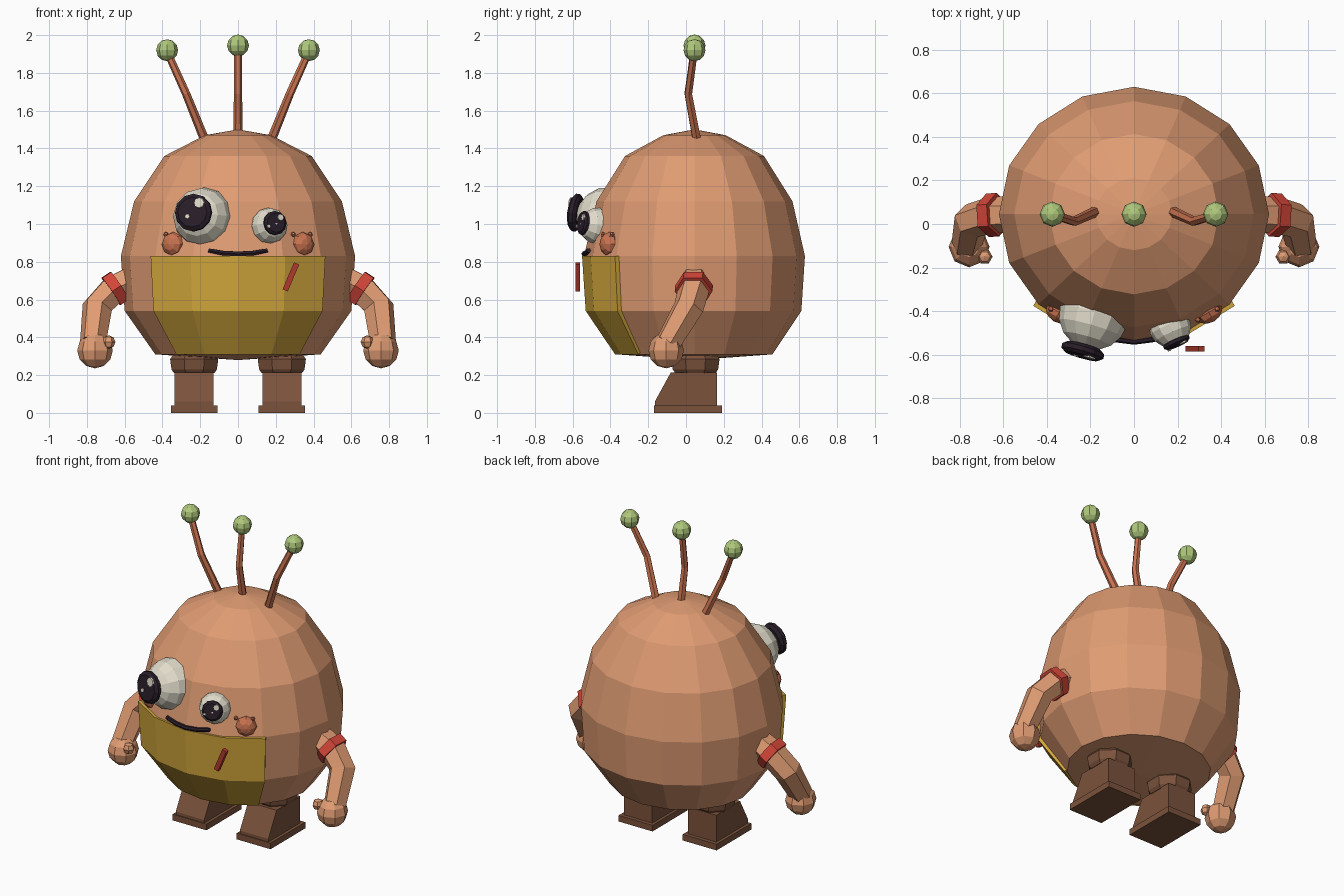
import bpy, math
from mathutils import Vector, Matrix

cube = bpy.data.objects.get("Cube")
if cube:
    bpy.data.objects.remove(cube, do_unlink=True)


def material(name, color):
    m = bpy.data.materials.new(name)
    m.use_nodes = True
    m.diffuse_color = (*color, 1)
    m.node_tree.nodes["Principled BSDF"].inputs["Base Color"].default_value = (*color, 1)
    return m


SKIN = material("tan skin", (.74, .33, .17))
BIB = material("mustard", (.65, .39, .045))
BROWN = material("boot brown", (.2, .085, .045))
CORAL = material("coral", (.58, .17, .08))
GREEN = material("pale green", (.43, .58, .2))
RED = material("red", (.65, .06, .04))
DARK_RED = material("dark red", (.43, .04, .025))
WHITE = material("eye white", (.76, .72, .6))
BLACK = material("near black", (.022, .013, .022))


def build(name, verts, faces, mat):
    me = bpy.data.meshes.new(name)
    me.from_pydata([tuple(v) for v in verts], [], faces)
    me.materials.append(mat)
    ob = bpy.data.objects.new(name, me)
    bpy.context.collection.objects.link(ob)
    return ob


def rings_to_faces(rings, n, closed=True):
    """Quads between stacked rings of n points; caps when closed."""
    faces = []
    for i in range(rings - 1):
        for j in range(n if closed else n - 1):
            k = (j + 1) % n
            a, b = i * n, (i + 1) * n
            faces.append((a + j, a + k, b + k, b + j))
    if closed:
        faces.append(tuple(reversed(range(n))))
        faces.append(tuple(range((rings - 1) * n, rings * n)))
    return faces


def place(loc, axis=(0, 0, 1)):
    return Matrix.Translation(loc) @ Vector(axis).to_track_quat('Z', 'Y').to_matrix().to_4x4()


def lathe(name, profile, n, mat, matrix, sx=1, sy=1, turn=0):
    """Revolve (radius, height) pairs, listed upward, about local z."""
    verts = []
    for r, z in profile:
        for j in range(n):
            a = math.tau * (j + turn) / n
            verts.append(matrix @ Vector((r * sx * math.cos(a), r * sy * math.sin(a), z)))
    return build(name, verts, rings_to_faces(len(profile), n), mat)


def ball(name, loc, r, mat, n=8, rings=6, axis=(0, 0, 1), flat=1):
    steps = [math.pi * (i / rings - .5) for i in range(rings + 1)]
    profile = [(max(r * math.cos(a), r * .01), r * flat * math.sin(a)) for a in steps]
    return lathe(name, profile, n, mat, place(loc, axis))


def tube(name, points, radii, mat, n=6):
    pts = [Vector(p) for p in points]
    verts, quat, last = [], None, None
    for i, p in enumerate(pts):
        d = (pts[min(i + 1, len(pts) - 1)] - pts[max(i - 1, 0)]).normalized()
        quat = last.rotation_difference(d) @ quat if last else d.to_track_quat('Z', 'Y')
        last = d
        for j in range(n):
            a = math.tau * j / n
            verts.append(p + quat @ Vector((math.cos(a), math.sin(a), 0)) * radii[i])
    return build(name, verts, rings_to_faces(len(pts), n), mat)


def box(name, loc, size, mat, rot_y=0):
    m = Matrix.Translation(loc) @ Matrix.Rotation(rot_y, 4, 'Y')
    x, y, z = (s / 2 for s in size)
    ring = [(-x, -y), (x, -y), (x, y), (-x, y)]
    verts = [m @ Vector((px, py, h)) for h in (-z, z) for px, py in ring]
    return build(name, verts, rings_to_faces(2, 4), mat)


# Body
CY = .045
body_profile = [(.005, .28), (.438, .31), (.6, .54), (.62, .83),
                (.55, 1.12), (.39, 1.36), (.175, 1.47), (.005, 1.5)]
lathe("body", body_profile, 16, SKIN, Matrix.Translation((0, CY, 0)), 1, .943)

# Bib wrapped over the lower front of the body
bib_verts = []
for r, z in body_profile[1:4]:
    for j in range(5):
        a = math.radians(225 + j * 22.5)
        bib_verts.append((r * 1.055 * math.cos(a), CY + r * .96 * math.sin(a), z))
bib = build("bib", bib_verts, rings_to_faces(3, 5, False), BIB)
solid = bib.modifiers.new("thickness", 'SOLIDIFY')
solid.thickness, solid.offset = .025, -1

# Loose strip in front of the bib
box("bib_strip", (.28, -.573, .72), (.03, .026, .155), DARK_RED, math.radians(23))


# Eyes: ball, thick pupil disc and two thin highlights
def eye(side, centre, r, pupil, pupil_r, axis, glints):
    ball(side + "_eyeball", centre, r, WHITE, 12, 8, axis)
    h = pupil_r * .25
    lathe(side + "_pupil", [(pupil_r * .8, -h), (pupil_r, -h * .4), (pupil_r, h * .4), (pupil_r * .8, h)],
          12, BLACK, place(pupil, axis))
    n = Vector(axis).normalized()
    for i, (x, z, gr) in enumerate(glints):
        # Slide each highlight onto the front plane of the pupil
        top = Vector(pupil) + n * h
        y = top.y - ((x - top.x) * n.x + (z - top.z) * n.z) / n.y
        lathe(f"{side}_eye_highlight_{i + 1}", [(gr, -.003), (gr * .9, .005)], 8, WHITE,
              place((x, y, z), axis))


eye("right", (-.185, -.42, 1.035), .16, (-.235, -.583, 1.06), .1, (-.27, -.95, .12),
    [(-.205, 1.112, .03), (-.267, 1.04, .013)])
eye("left", (.165, -.47, .99), .097, (.195, -.543, 1.005), .064, (.4, -.9, .12),
    [(.225, 1.035, .019), (.162, .988, .009)])

# Mouth
mouth = [(-.155, -.515, .86), (-.08, -.53, .846), (0, -.54, .842), (.08, -.53, .846), (.155, -.515, .86)]
tube("mouth", mouth, [.012, .014, .014, .014, .012], BLACK)

# Antennae
for side, s in (("right", -1), ("middle", 0), ("left", 1)):
    tip = 1.945 - .025 * abs(s)
    tube(side + "_antenna", [(.17 * s, .06, 1.43), (.275 * s, .012, 1.69), (.365 * s, .04, tip - .03)],
         [.025, .022, .02], CORAL)
    ball(side + "_antenna_ball", (.375 * s, .045, tip), .058, GREEN)

# Paired parts
for side, s in (("right", -1), ("left", 1)):
    # Cheek with two small bumps
    ball(side + "_cheek", (.343 * s, -.405, .893), .065, CORAL, 8, 6, (.5 * s, -.86, 0), .75)
    for name, x, y in (("inner", .293, -.44), ("outer", .382, -.39)):
        ball(f"{side}_cheek_{name}_bump", (x * s, y, .945), .013, CORAL, 6, 4)

    # Arm, cuff band, hand and thumb
    tube(side + "_arm", [(.53 * s, .045, .72), (.66 * s, .04, .65), (.745 * s, .015, .56), (.768 * s, -.095, .37)],
         [.082, .085, .083, .07], SKIN)
    tube(side + "_arm_band", [(.625 * s, .043, .675), (.672 * s, .04, .643)], [.1, .1], RED)
    ball(side + "_hand", (.757 * s, -.105, .33), .094, SKIN)
    ball(side + "_thumb", (.685 * s, -.15, .375), .036, SKIN, 6, 4)

    # Leg: cuff, shin with sloping front, sole
    x = .232 * s
    lathe(side + "_leg_cuff", [(.115, .21), (.13, .23), (.138, .285), (.12, .31)], 8, BROWN,
          Matrix.Translation((x, .05, 0)), turn=.5)
    outline = [(-.08, .215), (-.165, .06), (-.165, .035), (.165, .035), (.165, .215)]
    verts = [(x + dx, y, z) for dx in (-.103, .103) for y, z in outline]
    build(side + "_shin", verts, rings_to_faces(2, 5), BROWN)
    box(side + "_sole", (x, .01, .02), (.245, .36, .04), BROWN)
